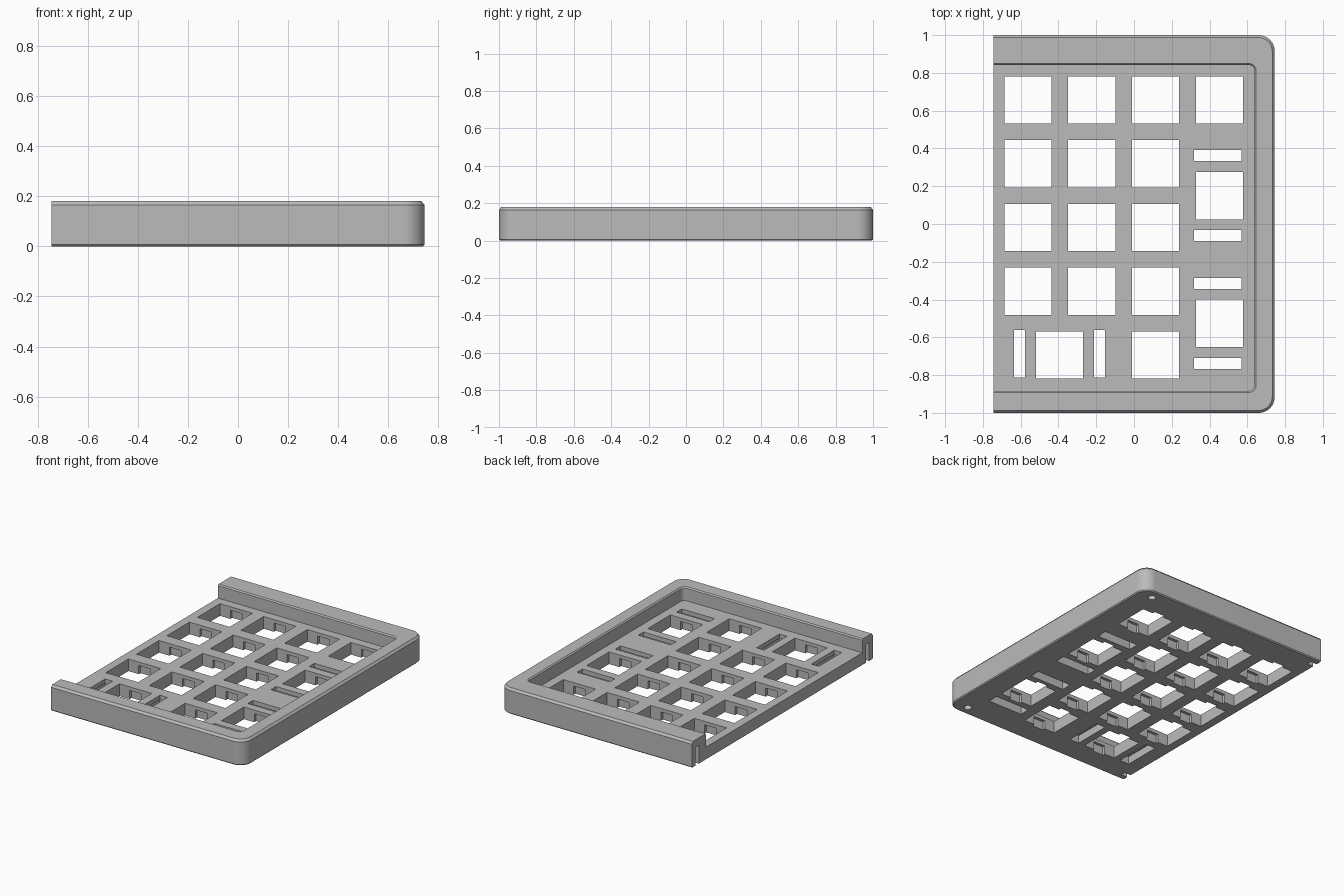
import bpy, bmesh, math

cube = bpy.data.objects.get("Cube")
if cube:
    bpy.data.objects.remove(cube, do_unlink=True)

LEFT, RIGHT, HEIGHT, PLATE, LIP = -0.745, 0.745, 0.18, 0.085, 0.06

grey = bpy.data.materials.new("plain grey")
grey.use_nodes = True
grey.diffuse_color = (0.5, 0.5, 0.5, 1)
grey.node_tree.nodes["Principled BSDF"].inputs["Base Color"].default_value = (0.5, 0.5, 0.5, 1)


def make_object(name, bm):
    bmesh.ops.recalc_face_normals(bm, faces=bm.faces)
    mesh = bpy.data.meshes.new(name)
    bm.to_mesh(mesh)
    bm.free()
    mesh.materials.append(grey)
    obj = bpy.data.objects.new(name, mesh)
    bpy.context.collection.objects.link(obj)
    return obj


def tray_solid(name, left, right, front, back, radius, levels, steps=10):
    """Stack of outlines, square on the left and rounded on the right."""
    bm = bmesh.new()
    rings = []
    for inset, z in levels:
        r = radius - inset
        x, y0, y1 = right - radius, front + radius, back - radius
        pts = [(left, front + inset)]
        for cy, start in ((y0, -math.pi / 2), (y1, 0)):
            for i in range(steps + 1):
                a = start + i * math.pi / 2 / steps
                pts.append((x + r * math.cos(a), cy + r * math.sin(a)))
        pts.append((left, back - inset))
        rings.append([bm.verts.new((px, py, z)) for px, py in pts])
    n = len(rings[0])
    for low, high in zip(rings, rings[1:]):
        for i in range(n):
            j = (i + 1) % n
            bm.faces.new((low[i], low[j], high[j], high[i]))
    bm.faces.new(rings[0][::-1])
    bm.faces.new(rings[-1])
    return make_object(name, bm)


def add_box(bm, x, y, w, d, z0, z1):
    verts = bmesh.ops.create_cube(bm, size=1)["verts"]
    bmesh.ops.scale(bm, vec=(w, d, z1 - z0), verts=verts)
    bmesh.ops.translate(bm, vec=(x, y, (z0 + z1) / 2), verts=verts)


def boxes(name, items, z0, z1):
    bm = bmesh.new()
    for x, y, w, d in items:
        add_box(bm, x, y, w, d, z0, z1)
    return make_object(name, bm)


def cut(body, cutter):
    cutter.hide_render = True
    mod = body.modifiers.new("cut", 'BOOLEAN')
    mod.operation, mod.solver, mod.object = 'DIFFERENCE', 'EXACT', cutter
    bpy.context.view_layer.objects.active = body
    bpy.ops.object.modifier_apply(modifier=mod.name)
    bpy.data.objects.remove(cutter, do_unlink=True)


# Case half with a chamfered rim
case = tray_solid("keypad_case", LEFT, RIGHT, -1, 1, 0.085,
                  [(0.007, 0), (0, 0.007), (0, 0.165), (0.013, HEIGHT)])

# Sunken key area, open on the left
cut(case, tray_solid("recess_cutter", LEFT - 0.1, 0.647, -0.892, 0.85, 0.04,
                     [(0.008, PLATE), (0.008, HEIGHT - 0.008), (0, HEIGHT), (0, HEIGHT + 0.1)]))

# Square key openings
SIZE = 0.25
columns = (-0.561, -0.224, 0.114)
rows = (0.656, 0.319, -0.018, -0.356)
keys = [(x, y) for x in columns for y in rows]
keys += [(0.452, y) for y in (0.656, 0.15, -0.526)]
keys += [(-0.394, -0.694), (0.114, -0.694)]

# Narrow slots beside the wide keys
slots = [(0.443, y, 0.252, 0.058) for y in (0.362, -0.061, -0.315, -0.738)]
slots += [(x, -0.687, 0.058, 0.252) for x in (-0.606, -0.182)]

cut(case, boxes("opening_cutter", [(x, y, SIZE, SIZE) for x, y in keys] + slots, -0.1, PLATE + 0.03))

# Clip notches under the front and back lip of each key opening
notches = [(x, y + s * SIZE / 2, 0.09, 0.04) for x, y in keys for s in (-1, 1)]
cut(case, boxes("notch_cutter", notches, -0.1, LIP))

# Wider relief under each narrow slot
relief = [(x, y, w + 0.015, d + 0.015) for x, y, w, d in slots]
cut(case, boxes("relief_cutter", relief, -0.1, LIP - 0.005))

# Joining slots in the left ends of both walls
cut(case, boxes("joint_cutter", [(LEFT, s * 0.94, 0.1, 0.035) for s in (-1, 1)], -0.1, 0.13))

# Screw holes in the underside
bm = bmesh.new()
for s in (-1, 1):
    verts = bmesh.ops.create_cone(bm, cap_ends=True, segments=20, radius1=0.025,
                                  radius2=0.025, depth=0.2)["verts"]
    bmesh.ops.translate(bm, vec=(0.63, s * 0.93, 0), verts=verts)
cut(case, make_object("screw_cutter", bm))

bpy.ops.object.select_all(action='DESELECT')
case.select_set(True)
bpy.context.view_layer.objects.active = case
bpy.ops.object.shade_smooth_by_angle(angle=math.radians(25))
